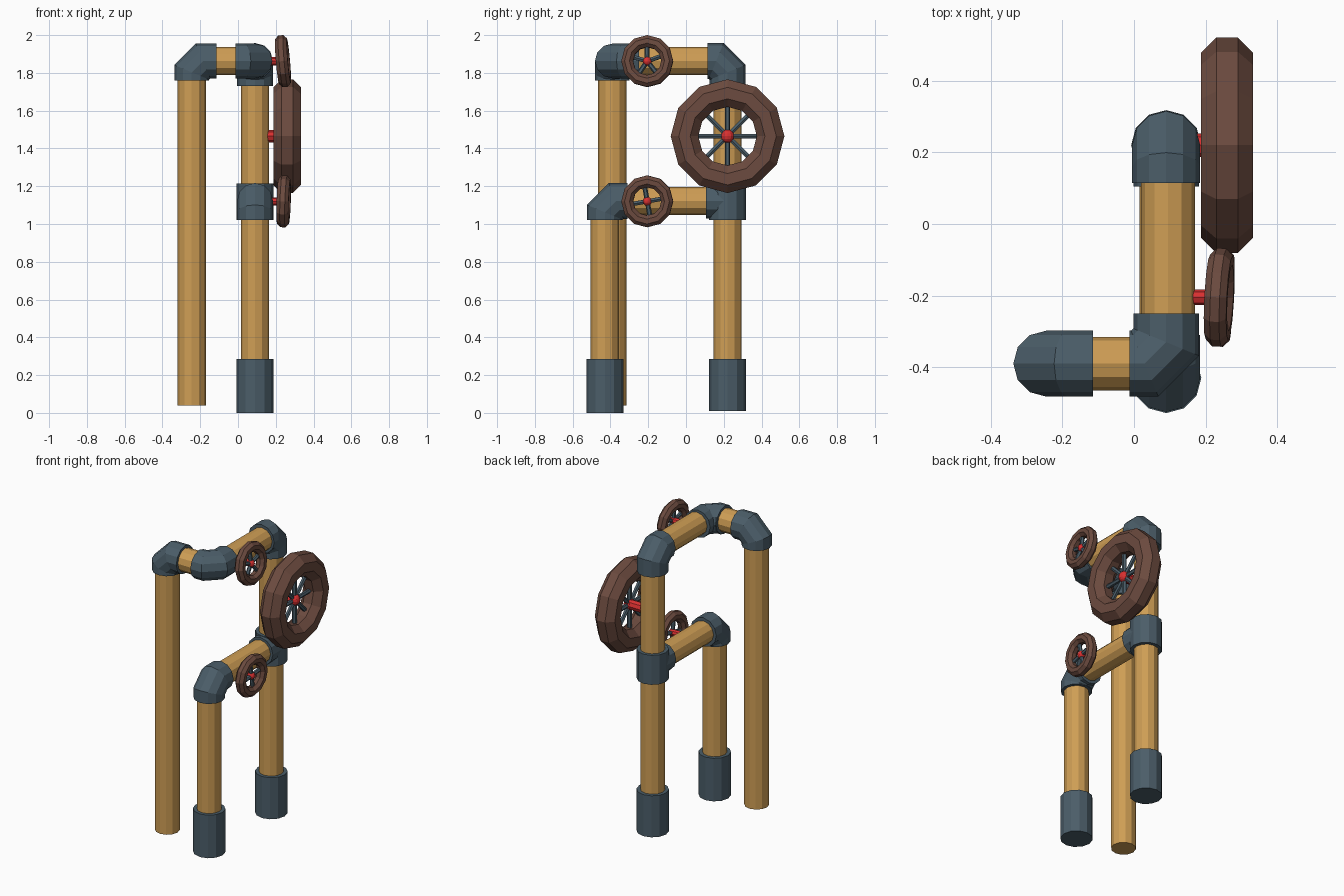
import bpy, bmesh
from math import cos, sin, pi, radians
from mathutils import Vector, Matrix

if "Cube" in bpy.data.objects:
    bpy.data.objects.remove(bpy.data.objects["Cube"])


def mat(name, c):
    m = bpy.data.materials.new(name)
    m.diffuse_color = (*c, 1)
    m.use_nodes = True
    m.node_tree.nodes["Principled BSDF"].inputs["Base Color"].default_value = m.diffuse_color
    return m


WOOD = mat("ochre", (0.62, 0.34, 0.09))
STEEL = mat("slate", (0.07, 0.11, 0.14))
RUST = mat("brown", (0.15, 0.07, 0.05))
RED = mat("red", (0.7, 0.03, 0.03))


def finish(bm, name, m, mtx=None):
    if mtx:
        bm.transform(mtx)
    bmesh.ops.recalc_face_normals(bm, faces=bm.faces)
    me = bpy.data.meshes.new(name)
    bm.to_mesh(me)
    bm.free()
    me.materials.append(m)
    o = bpy.data.objects.new(name, me)
    bpy.context.collection.objects.link(o)
    return o


def sweep(bm, pts, r, n=12):
    """Capped tube with mitred corners."""
    pts = [Vector(p) for p in pts]
    dirs = [(b - a).normalized() for a, b in zip(pts, pts[1:])]
    d = dirs[0]
    u = Vector((0, 1, 0)) if abs(d.y) < 0.7 else Vector((1, 0, 0))
    u = (u - d * u.dot(d)).normalized()
    v = d.cross(u)
    ring = [pts[0] + r * (cos(2*pi*i/n) * u + sin(2*pi*i/n) * v) for i in range(n)]
    rings = [ring]
    for k in range(1, len(pts)):
        d = dirs[k - 1]
        pn = d if k == len(dirs) else (d + dirs[k]).normalized()
        ring = [q + d * ((pts[k] - q).dot(pn) / d.dot(pn)) for q in ring]
        rings.append(ring)
    vs = [[bm.verts.new(q) for q in rg] for rg in rings]
    for a, b in zip(vs, vs[1:]):
        for i in range(n):
            j = (i + 1) % n
            bm.faces.new((a[i], a[j], b[j], b[i]))
    bm.faces.new(vs[0])
    bm.faces.new(vs[-1])


def tube(name, pts, r, m, n=12):
    bm = bmesh.new()
    sweep(bm, pts, r, n)
    return finish(bm, name, m)


def elbow(name, p0, corner, p1, r=0.092, cut=0.06):
    p0, c, p1 = Vector(p0), Vector(corner), Vector(p1)
    a = c + (p0 - c).normalized() * cut
    b = c + (p1 - c).normalized() * cut
    tube(name, [p0, a, b, p1], r, STEEL)


def wheel(name, loc, R, r, spokes, spoke_r, hub_r, shaft_x, tilt=0, yaw=0, spin=0):
    """Valve wheel facing +x: faceted rim, spokes, round hub and shaft."""
    x = Matrix.Translation(loc) @ Matrix.Rotation(yaw, 4, 'Z') @ Matrix.Rotation(tilt, 4, 'Y')
    N, M = 12, 8
    bm = bmesh.new()
    g = []
    for i in range(N):
        a = 2 * pi * i / N
        row = []
        for j in range(M):
            b = 2 * pi * (j + 0.5) / M
            q = R + r * cos(b)
            row.append(bm.verts.new((r * sin(b), q * cos(a), q * sin(a))))
        g.append(row)
    for i in range(N):
        for j in range(M):
            k, l = (i + 1) % N, (j + 1) % M
            bm.faces.new((g[i][j], g[k][j], g[k][l], g[i][l]))
    finish(bm, name + "_rim", RUST, x)
    bm = bmesh.new()
    for i in range(spokes):
        a = spin + 2 * pi * i / spokes
        sweep(bm, [(0, 0, 0), (0, R * cos(a), R * sin(a))], spoke_r, 6)
    finish(bm, name + "_spokes", STEEL, x)
    bm = bmesh.new()
    bmesh.ops.create_uvsphere(bm, u_segments=12, v_segments=8, radius=hub_r)
    finish(bm, name + "_hub", RED, x)
    tube(name + "_shaft", [(shaft_x, loc[1], loc[2]), loc], hub_r * 0.9, RED, 8)


PX, FY, BY = 0.09, -0.43, 0.22     # frame x, front leg y, back post y
LX, LY = -0.245, -0.39             # free hanging pipe
TZ, MZ = 1.863, 1.122              # top and middle pipe heights
PR = 0.075

# straight pipes
tube("front_leg", [(PX, FY, 0.03), (PX, FY, 1.04)], PR, WOOD)
tube("back_post", [(PX, BY, 0.03), (PX, BY, 1.76)], PR, WOOD)
tube("long_pipe", [(LX, LY, 0.04), (LX, LY, 1.78)], PR, WOOD)
tube("middle_pipe", [(PX, -0.33, MZ), (PX, 0.13, MZ)], PR, WOOD)
tube("top_side_pipe", [(PX + 0.005, -0.27, TZ), (PX + 0.005, 0.14, TZ)], PR, WOOD)
tube("top_front_pipe", [(-0.14, LY, TZ), (0, LY, TZ)], PR, WOOD)

# foot sleeves
tube("front_foot", [(PX, FY, 0), (PX, FY, 0.285)], 0.098, STEEL)
tube("back_foot", [(PX, BY, 0.01), (PX, BY, 0.285)], 0.098, STEEL)

# elbows
elbow("left_top_elbow", (LX, LY, 1.76), (LX, LY, TZ), (-0.115, LY, TZ))
elbow("corner_elbow", (-0.012, LY, TZ), (PX, LY, TZ), (PX, -0.25, TZ))
elbow("back_top_elbow", (PX, BY, 1.73), (PX, BY, TZ), (PX, 0.115, TZ), 0.095)
elbow("front_elbow", (PX, FY, 1.02), (PX, FY, MZ), (PX, -0.31, MZ), 0.095)

# tee joint
tube("tee_sleeve", [(PX, BY, 1.02), (PX, BY, 1.215)], 0.097, STEEL)
tube("tee_branch", [(PX, 0.105, MZ), (PX, BY, MZ)], 0.092, STEEL)

# valve wheels
wheel("large_wheel", (0.26, BY, 1.465), 0.228, 0.079, 8, 0.014, 0.036, 0.12)
wheel("upper_small_wheel", (0.238, -0.205, 1.862), 0.106, 0.034, 5, 0.013, 0.024, 0.12,
      tilt=radians(-5), yaw=radians(-3), spin=radians(20))
wheel("lower_small_wheel", (0.242, -0.205, 1.12), 0.106, 0.034, 4, 0.013, 0.024, 0.12,
      tilt=radians(2), yaw=radians(-3), spin=radians(10))
